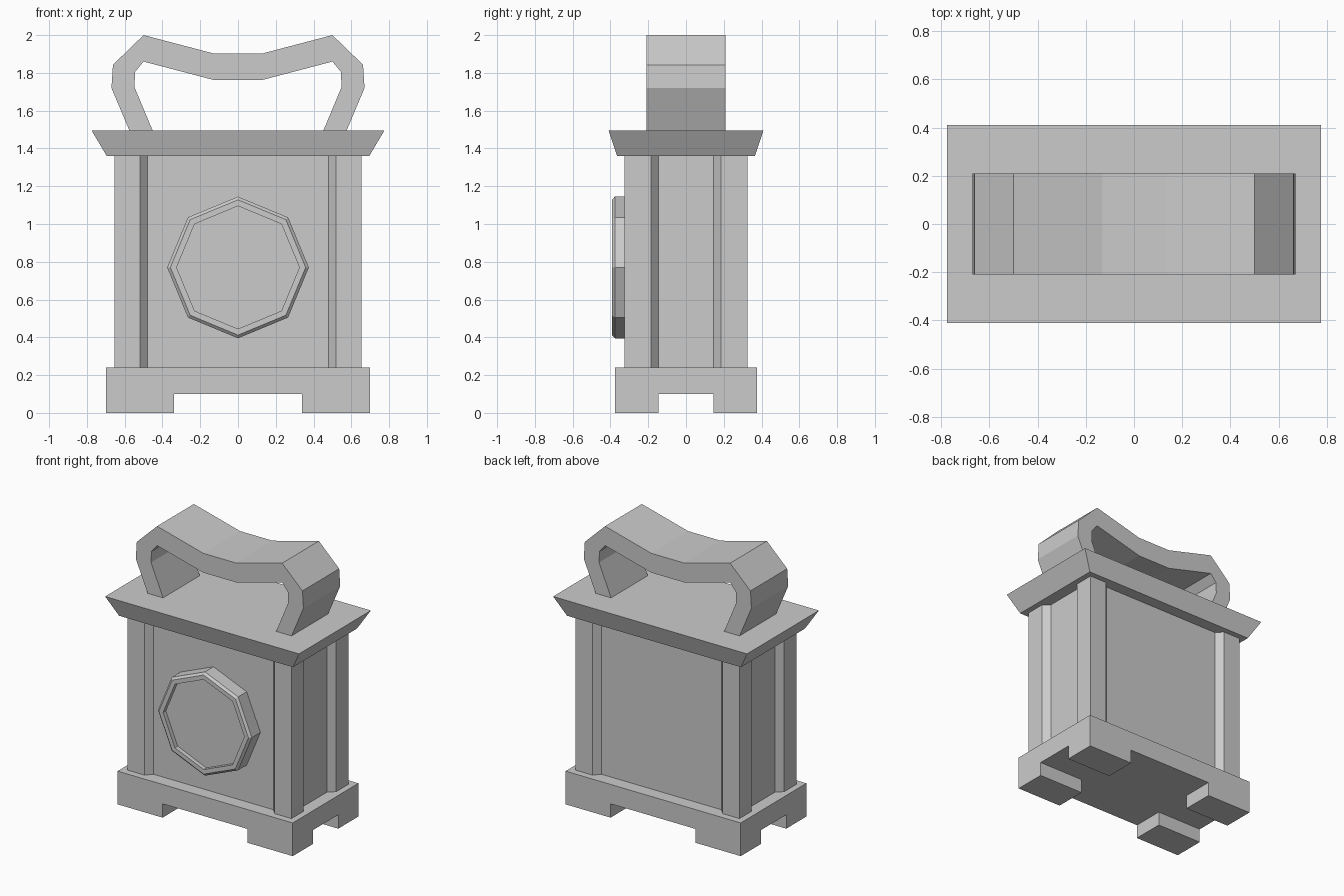
import bpy, bmesh, math
from mathutils import Vector

if "Cube" in bpy.data.objects:
    bpy.data.objects.remove(bpy.data.objects["Cube"])


def finish(bm, name):
    bmesh.ops.recalc_face_normals(bm, faces=bm.faces[:])
    me = bpy.data.meshes.new(name)
    bm.to_mesh(me)
    bm.free()
    ob = bpy.data.objects.new(name, me)
    bpy.context.collection.objects.link(ob)
    return ob


def loft(name, rings):
    """Join successive closed rings of points and cap both ends."""
    bm = bmesh.new()
    loops = [[bm.verts.new(p) for p in r] for r in rings]
    n = len(loops[0])
    for a, b in zip(loops, loops[1:]):
        for i in range(n):
            j = (i + 1) % n
            bm.faces.new((a[i], a[j], b[j], b[i]))
    bm.faces.new(loops[0][::-1])
    bm.faces.new(loops[-1])
    return finish(bm, name)


def rect(x, y, z):
    return [(x, y, z), (-x, y, z), (-x, -y, z), (x, -y, z)]


# Plinth: block cut into a 3x3 grid, corner cells pulled down as feet
bm = bmesh.new()
bmesh.ops.create_cube(bm, size=1)
for v in bm.verts:
    v.co = Vector((v.co.x * 1.40, v.co.y * 0.75, 0.17 + v.co.z * 0.14))
for axis, d in (((1, 0, 0), 0.34), ((0, 1, 0), 0.145)):
    for s in (-1, 1):
        bmesh.ops.bisect_plane(bm, geom=bm.verts[:] + bm.edges[:] + bm.faces[:],
                               plane_co=Vector(axis) * d * s, plane_no=axis)
bm.normal_update()
corners = [f for f in bm.faces if f.normal.z < -0.9
           and abs(f.calc_center_median().x) > 0.34
           and abs(f.calc_center_median().y) > 0.145]
for f in bmesh.ops.extrude_discrete_faces(bm, faces=corners)["faces"]:
    for v in f.verts:
        v.co.z = 0
finish(bm, "plinth_with_feet")

# Case: corner pilasters with slanted steps into recessed panels
quarter = [(0.61, 0.145), (0.655, 0.185), (0.655, 0.325), (0.52, 0.325), (0.478, 0.28)]
plan = list(quarter)
plan += [(-x, y) for x, y in reversed(quarter)]
plan += [(-x, -y) for x, y in quarter]
plan += [(x, -y) for x, y in reversed(quarter)]
loft("case", [[(x, y, z) for x, y in plan] for z in (0.24, 1.36)])

# Flared cornice
loft("cornice", [rect(0.695, 0.365, 1.36), rect(0.775, 0.41, 1.495)])

# Octagonal dial: chamfered rim with sunken face
profile = [(0.375, -0.28), (0.375, -0.377), (0.358, -0.392), (0.325, -0.392), (0.325, -0.36)]
loft("dial", [[(r * math.sin(k * math.pi / 4), y, 0.77 + r * math.cos(k * math.pi / 4))
               for k in range(8)] for r, y in profile])

# Carrying handle: half outline mirrored, extruded in depth
outer = [(0.573, 1.49), (0.67, 1.72), (0.662, 1.843), (0.50, 2.0), (0.13, 1.903)]
inner = [(0.13, 1.763), (0.50, 1.86), (0.545, 1.805), (0.548, 1.725), (0.45, 1.49)]
outline = outer + [(-x, z) for x, z in reversed(outer)]
outline += [(-x, z) for x, z in reversed(inner)] + inner
loft("handle", [[(x, y, z) for x, z in outline] for y in (-0.21, 0.21)])
